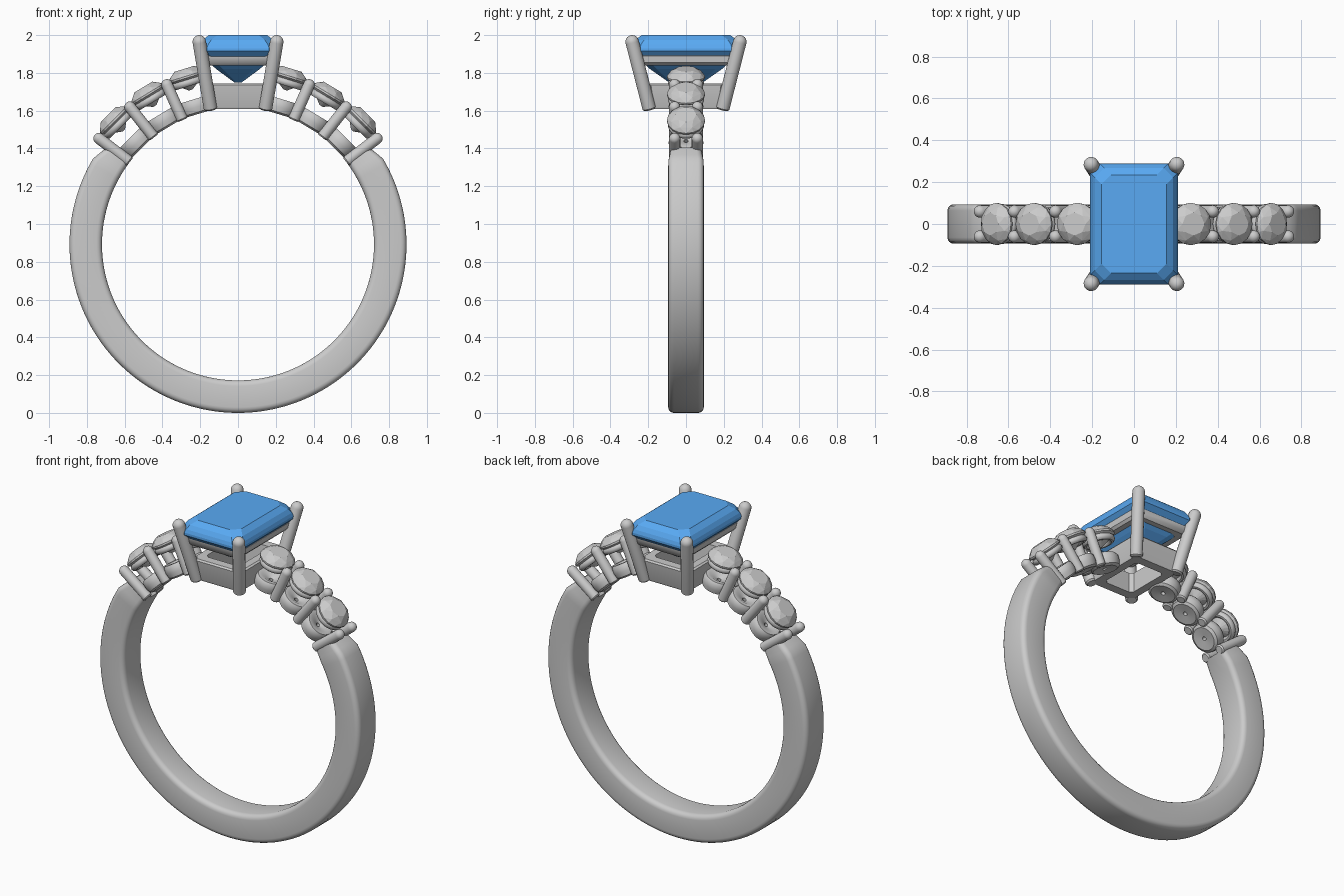
import bpy, bmesh
from math import sin, cos, pi, radians
from mathutils import Vector, Matrix

if "Cube" in bpy.data.objects:
    bpy.data.objects.remove(bpy.data.objects["Cube"])

CZ, R_IN, R_OUT, HALF_W = 0.892, 0.72, 0.892, 0.094
blue = bpy.data.materials.new("blue_stone")
blue.diffuse_color = (0.1, 0.4, 0.9, 1)
blue.use_nodes = True
blue.node_tree.nodes["Principled BSDF"].inputs["Base Color"].default_value = blue.diffuse_color


def finish(name, bm, mat=None, smooth=True):
    bmesh.ops.recalc_face_normals(bm, faces=bm.faces)
    me = bpy.data.meshes.new(name)
    bm.to_mesh(me)
    bm.free()
    ob = bpy.data.objects.new(name, me)
    bpy.context.collection.objects.link(ob)
    if mat:
        me.materials.append(mat)
    if smooth:
        bpy.ops.object.select_all(action='DESELECT')
        ob.select_set(True)
        bpy.context.view_layer.objects.active = ob
        bpy.ops.object.shade_smooth_by_angle(angle=radians(35))
    return ob


def loft(name, rings, wrap=False, mat=None, smooth=True, mtx=None):
    """Skin a list of equal-length point loops; wrap joins last to first, else both ends are capped."""
    bm = bmesh.new()
    rows = [[bm.verts.new(p) for p in r] for r in rings]
    n = len(rows[0])
    for a, b in zip(rows, rows[1:] + (rows[:1] if wrap else [])):
        for i in range(n):
            j = (i + 1) % n
            bm.faces.new((a[i], a[j], b[j], b[i]))
    if not wrap:
        bm.faces.new(rows[0])
        bm.faces.new(rows[-1])
    if mtx:
        bm.transform(mtx)
    return finish(name, bm, mat, smooth)


def circle(r, z, n=32):
    return [(r * cos(2 * pi * i / n), r * sin(2 * pi * i / n), z) for i in range(n)]


def octagon(hx, hy, z, c):
    return [(hx, c - hy, z), (hx, hy - c, z), (hx - c, hy, z), (c - hx, hy, z),
            (-hx, hy - c, z), (-hx, c - hy, z), (c - hx, -hy, z), (hx - c, -hy, z)]


def prong(name, foot, tip, r):
    """Round wire with a domed tip and a softly eased foot."""
    foot, tip = Vector(foot), Vector(tip)
    length = (tip - foot).length
    rings = [circle(r * 0.75, 0, 16), circle(r, r * 0.25, 16)]
    rings += [circle(r * cos(t), length + r * sin(t), 16) for t in (i * pi / 2 / 6.15 for i in range(7))]
    q = (tip - foot).to_track_quat('Z', 'Y')
    return loft(name, rings, mtx=Matrix.Translation(foot) @ q.to_matrix().to_4x4())


def polar(deg, r, y=0):
    return (r * cos(radians(deg)), y, CZ + r * sin(radians(deg)))


# Band: rounded rectangular section swept below the shoulders, easing in at both ends
def section(deg, ease):
    hw, ro, c = HALF_W - 0.012 * ease, R_OUT - 0.03 * ease, 0.03
    pts = []
    for sy, sr, a0 in ((1, 1, 0), (-1, 1, 90), (-1, -1, 180), (1, -1, 270)):
        for k in range(5):
            a = radians(a0 + 22.5 * k)
            cr = ro - c if sr > 0 else R_IN + c
            pts.append(polar(deg, cr + c * sin(a), sy * (hw - c) + c * cos(a)))
    return pts


STEPS, START, SPAN = 128, 143.5, 253
rings = []
for i in range(STEPS + 1):
    d = SPAN * i / STEPS
    ease = max(0, 1 - min(d, SPAN - d) / 6)
    rings.append(section(START + d, ease))
loft("band", rings)


# Shoulder settings: three round stones a side, each on a pierced cup and a seat ring
def round_stone(name, mtx):
    bm = bmesh.new()
    for r, z, n, off in ((0.055, 0.972, 8, 0), (0.085, 0.953, 8, 0.5), (0.101, 0.932, 16, 0),
                         (0.101, 0.922, 16, 0), (0.01, 0.855, 8, 0)):
        for i in range(n):
            a = 2 * pi * (i + off) / n
            bm.verts.new((r * cos(a), r * sin(a), z))
    bmesh.ops.convex_hull(bm, input=bm.verts)
    bm.transform(mtx)
    finish(name, bm, smooth=False)


CUP = [(0.012, 0.728), (0.07, 0.722), (0.086, 0.732), (0.092, 0.76), (0.09, 0.79),
       (0.08, 0.803), (0.06, 0.803), (0.012, 0.775)]
for side, sgn in (("right", 1), ("left", -1)):
    for k, deg in enumerate((73, 59, 45), 1):
        mtx = Matrix.Translation((0, 0, CZ)) @ Matrix.Rotation(sgn * radians(90 - deg), 4, 'Y')
        round_stone(f"{side}_small_stone_{k}", mtx)
        loft(f"{side}_cup_{k}", [circle(r, z) for r, z in CUP], wrap=True, mtx=mtx)
        seat = [circle(0.078 + 0.018 * cos(t), 0.896 + 0.02 * sin(t))
                for t in (i * pi / 5 for i in range(10))]
        loft(f"{side}_seat_ring_{k}", seat, wrap=True, mtx=mtx)
    for k, deg in enumerate((66, 51.8, 37.3), 1):
        for y in (-0.06, 0.06):
            a = deg if sgn > 0 else 180 - deg
            prong(f"{side}_small_prong_{k}_{'front' if y < 0 else 'back'}",
                  polar(a, 0.72, y), polar(a, 0.925, y), 0.03)

# Centre stone: step-cut rectangle with clipped corners
loft("centre_stone", [octagon(*p) for p in (
    (0.155, 0.235, 2.0, 0.045), (0.187, 0.267, 1.975, 0.045), (0.203, 0.283, 1.95, 0.045),
    (0.21, 0.29, 1.93, 0.045), (0.21, 0.29, 1.915, 0.045), (0.17, 0.245, 1.87, 0.04),
    (0.115, 0.19, 1.82, 0.035), (0.02, 0.09, 1.75, 0.01))], mat=blue, smooth=False)

# Upper and lower rails of the head
loft("upper_rail", [octagon(*p) for p in (
    (0.172, 0.245, 1.84, 0.03), (0.186, 0.258, 1.855, 0.03), (0.19, 0.262, 1.89, 0.03),
    (0.18, 0.252, 1.90, 0.03), (0.145, 0.22, 1.90, 0.02), (0.135, 0.208, 1.84, 0.02))], wrap=True)
loft("lower_rail", [octagon(*p) for p in (
    (0.15, 0.195, 1.61, 0.03), (0.155, 0.20, 1.62, 0.03), (0.168, 0.215, 1.735, 0.03),
    (0.16, 0.207, 1.745, 0.03), (0.115, 0.155, 1.745, 0.02), (0.1, 0.14, 1.61, 0.02))], wrap=True)

# Four corner claws leaning outward
for sx in (-1, 1):
    for sy in (-1, 1):
        prong(f"claw_{'front' if sy < 0 else 'back'}_{'left' if sx < 0 else 'right'}",
              (sx * 0.145, sy * 0.193, 1.605), (sx * 0.205, sy * 0.285, 1.964), 0.036)
